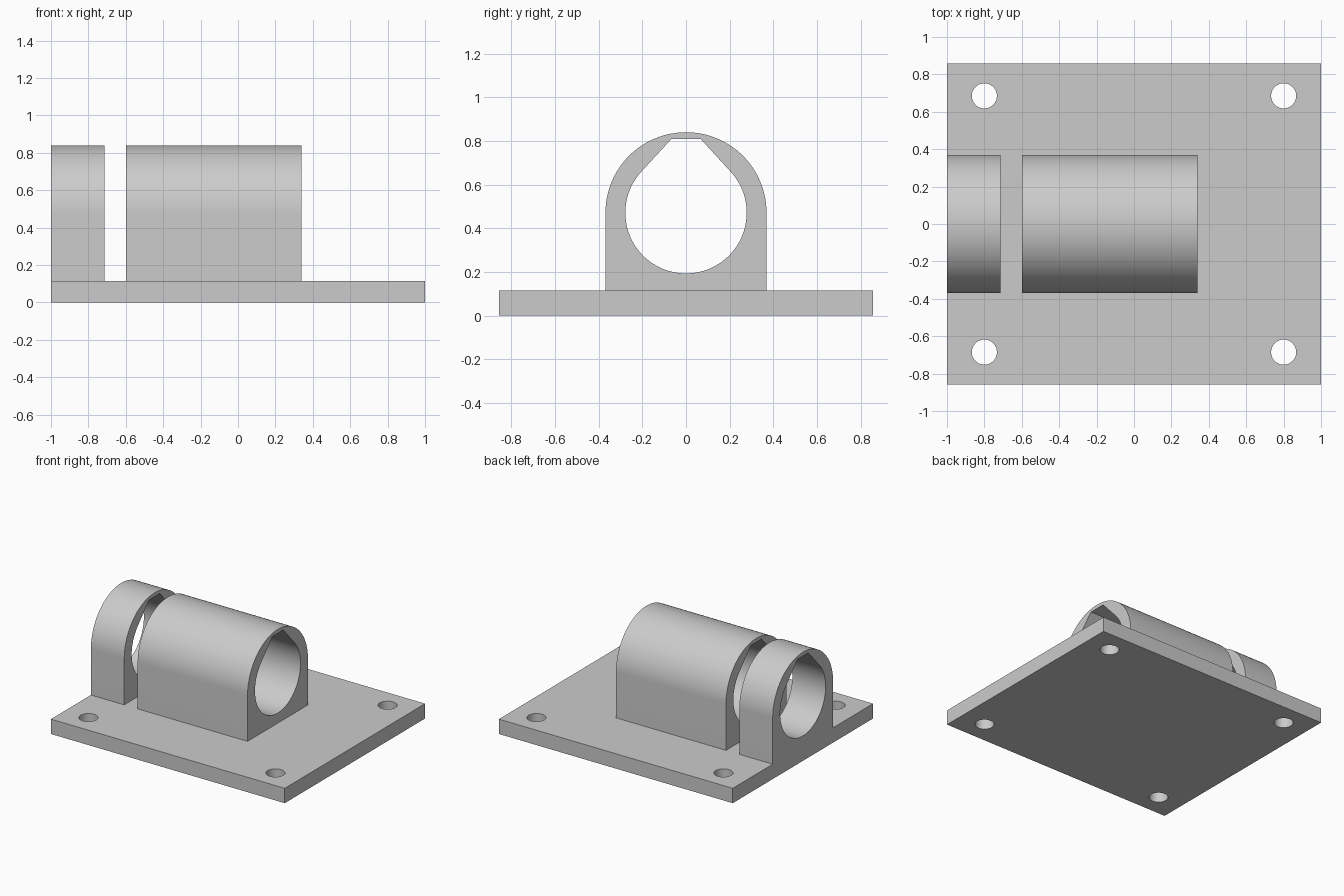
import bpy
import bmesh
from math import sin, cos, pi, radians
from mathutils import Vector

cube = bpy.data.objects.get("Cube")
if cube:
    bpy.data.objects.remove(cube, do_unlink=True)

grey = bpy.data.materials.new("plain_grey")
grey.use_nodes = True
grey.diffuse_color = (0.6, 0.6, 0.6, 1)
grey.node_tree.nodes["Principled BSDF"].inputs["Base Color"].default_value = (0.6, 0.6, 0.6, 1)


def arc(centre, radius, start, end, steps):
    """Points along an arc, both ends included, angles in degrees."""
    angles = [radians(start + (end - start) * i / steps) for i in range(steps + 1)]
    return [(centre[0] + radius * cos(a), centre[1] + radius * sin(a)) for a in angles]


def extrude_profile(name, loops, place, direction):
    """Fill an outline with holes and extrude it into a solid."""
    bm = bmesh.new()
    edges = []
    for loop in loops:
        verts = [bm.verts.new(place(u, v)) for u, v in loop]
        edges += [bm.edges.new((a, b)) for a, b in zip(verts, verts[1:] + verts[:1])]
    bmesh.ops.triangle_fill(bm, edges=edges, use_beauty=True)
    result = bmesh.ops.extrude_face_region(bm, geom=bm.faces[:], use_keep_orig=True)
    moved = [g for g in result["geom"] if isinstance(g, bmesh.types.BMVert)]
    bmesh.ops.translate(bm, verts=moved, vec=Vector(direction))
    bmesh.ops.recalc_face_normals(bm, faces=bm.faces[:])
    mesh = bpy.data.meshes.new(name)
    bm.to_mesh(mesh)
    bm.free()
    mesh.materials.append(grey)
    obj = bpy.data.objects.new(name, mesh)
    bpy.context.collection.objects.link(obj)
    bpy.ops.object.select_all(action="DESELECT")
    obj.select_set(True)
    bpy.context.view_layer.objects.active = obj
    bpy.ops.object.shade_smooth_by_angle(angle=radians(30))
    return obj


# Base plate with four screw holes
PLATE_TOP = 0.115
half_x, half_y = 1.0, 0.857
plate = [(-half_x, -half_y), (half_x, -half_y), (half_x, half_y), (-half_x, half_y)]
holes = [arc((sx * 0.8, sy * 0.685), 0.067, 0, 360, 48)[:-1]
         for sx in (-1, 1) for sy in (-1, 1)]
extrude_profile("base_plate", [plate] + holes,
                lambda u, v: (u, v, 0), (0, 0, PLATE_TOP))

# Arched bearing blocks with a flat-topped teardrop bore
centre = (0, 0.471)
arch = [(-0.369, PLATE_TOP), (0.369, PLATE_TOP)] + arc(centre, 0.369, 0, 180, 64)
bore = arc(centre, 0.278, 138, 402, 80) + [(0.066, 0.81), (-0.066, 0.81)]
for name, x0, x1 in (("end_collar", -1.0, -0.715), ("bearing_housing", -0.6, 0.34)):
    extrude_profile(name, [arch, bore],
                    lambda u, v: (x0, u, v), (x1 - x0, 0, 0))
